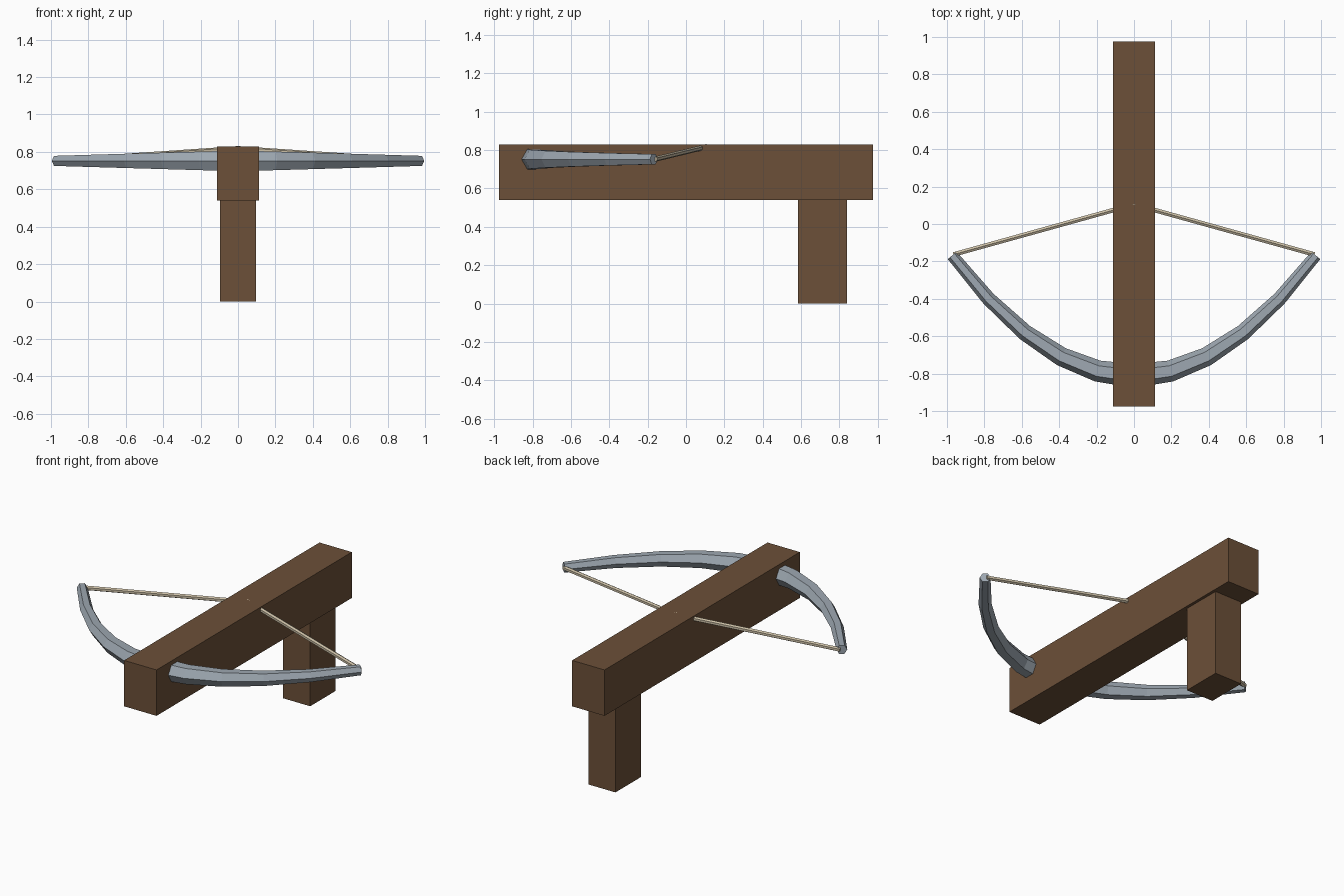
import bpy, bmesh, math
from mathutils import Vector

cube = bpy.data.objects.get("Cube")
if cube:
    bpy.data.objects.remove(cube)


def material(name, colour):
    m = bpy.data.materials.new(name)
    m.use_nodes = True
    m.diffuse_color = (*colour, 1)
    m.node_tree.nodes["Principled BSDF"].inputs["Base Color"].default_value = (*colour, 1)
    return m


wood = material("brown wood", (0.15, 0.08, 0.04))
steel = material("grey steel", (0.34, 0.39, 0.44))
cord = material("pale cord", (0.60, 0.52, 0.38))


def add_object(name, bm, mat):
    bmesh.ops.recalc_face_normals(bm, faces=bm.faces)
    mesh = bpy.data.meshes.new(name)
    bm.to_mesh(mesh)
    bm.free()
    mesh.materials.append(mat)
    obj = bpy.data.objects.new(name, mesh)
    bpy.context.collection.objects.link(obj)
    return obj


def box(name, low, high, mat):
    bm = bmesh.new()
    bmesh.ops.create_cube(bm, size=1)
    low, high = Vector(low), Vector(high)
    for v in bm.verts:
        v.co = (low + high) / 2 + v.co * (high - low)
    return add_object(name, bm, mat)


def tube(name, path, radii, turn, mat, sides=6):
    """Sweep a regular polygon along a path, with a radius at each point."""
    bm = bmesh.new()
    rings = []
    for i, p in enumerate(path):
        along = (path[min(i + 1, len(path) - 1)] - path[max(i - 1, 0)]).normalized()
        side = along.cross(Vector((0, 0, 1))).normalized()
        up = side.cross(along)
        angles = [turn + math.tau * k / sides for k in range(sides)]
        rings.append([bm.verts.new(p + radii[i] * (side * math.cos(a) + up * math.sin(a)))
                      for a in angles])
    for a, b in zip(rings, rings[1:]):
        for k in range(sides):
            n = (k + 1) % sides
            bm.faces.new((a[k], a[n], b[n], b[k]))
    bm.faces.new(rings[0])
    bm.faces.new(rings[-1])
    return add_object(name, bm, mat)


# Stock and grip
box("stock", (-0.113, -0.975, 0.54), (0.113, 0.975, 0.83), wood)
box("grip", (-0.095, 0.585, 0), (0.095, 0.84, 0.54), wood)

# Bow: a tapered six-sided bar bent along a parabola
half = 5
reach = 0.972
steps = [i / half for i in range(-half, half + 1)]
bow_path = [Vector((reach * t, -0.812 + 0.644 * t * t, 0.752)) for t in steps]
bow_radii = [0.064 - 0.033 * abs(t) for t in steps]
tube("bow", bow_path, bow_radii, 0, steel)

# Bowstring: one straight cord from each tip to the stock
for name, s in (("left", 1), ("right", -1)):
    ends = [Vector((s * 0.965, -0.163, 0.752)), Vector((0, 0.105, 0.817))]
    tube(name + "_bowstring", ends, [0.014, 0.014], math.pi / 6, cord)
